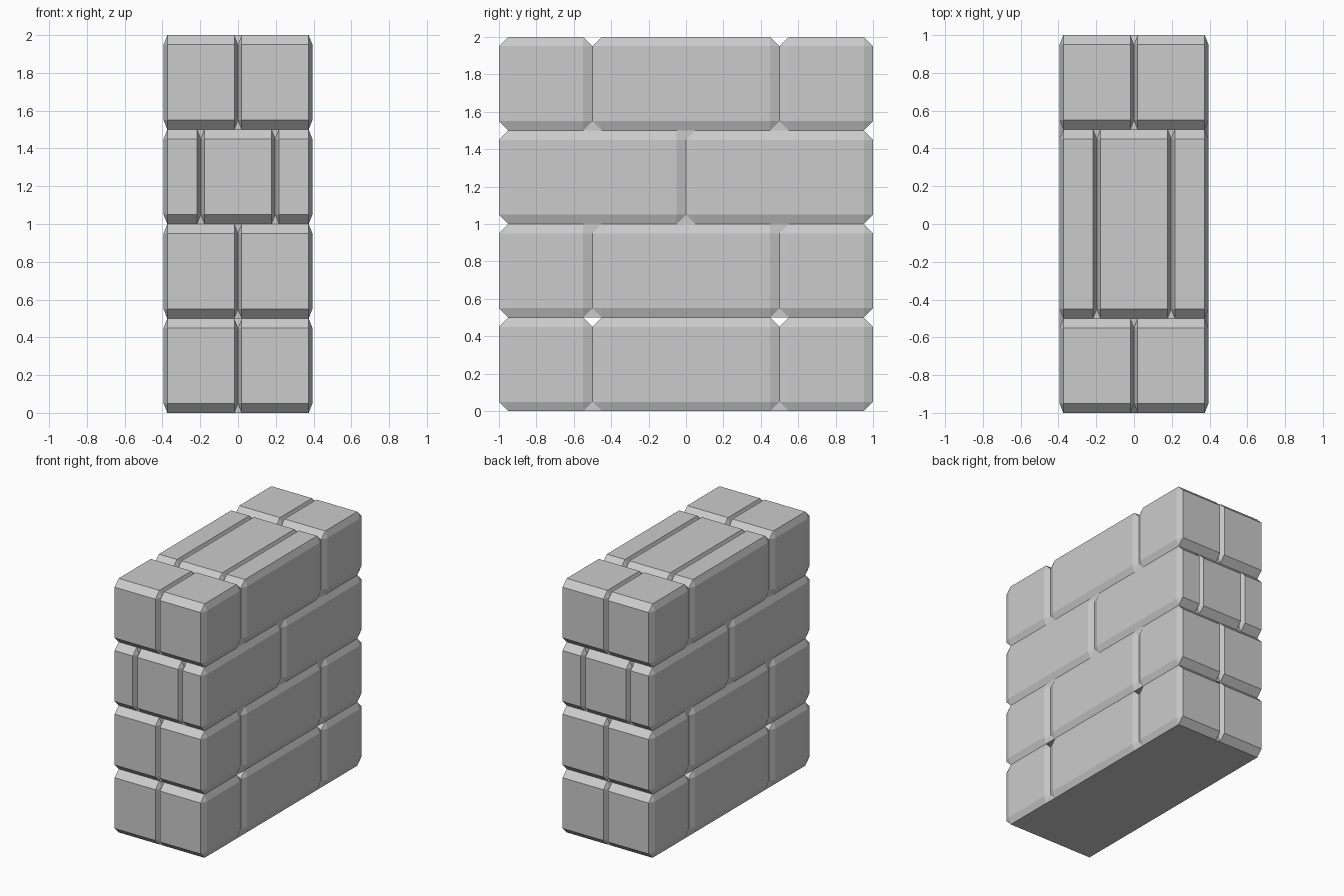
import bpy, bmesh

if "Cube" in bpy.data.objects:
    bpy.data.objects.remove(bpy.data.objects["Cube"])

HALF_W = 0.394          # half thickness of the wall
CH = 0.05               # chamfer along y and z
SX = 0.394              # chamfer is squashed along x by this factor
ROW_H = 0.5


def box(name, x0, x1, y0, y1, z0, z1, chamfer=0.0):
    """Box between limits, bevelled in unsquashed space so the x chamfer is thinner."""
    bm = bmesh.new()
    bmesh.ops.create_cube(bm, size=1)
    for v in bm.verts:
        v.co = ((x1 - x0) / SX * v.co.x, (y1 - y0) * v.co.y, (z1 - z0) * v.co.z)
    if chamfer:
        bmesh.ops.bevel(bm, geom=bm.edges[:], offset=chamfer, segments=1,
                        affect='EDGES', profile=0.5)
    for v in bm.verts:
        v.co.x *= SX
    mesh = bpy.data.meshes.new(name)
    bm.to_mesh(mesh)
    bm.free()
    ob = bpy.data.objects.new(name, mesh)
    ob.location = ((x0 + x1) / 2, (y0 + y1) / 2, (z0 + z1) / 2)
    bpy.context.collection.objects.link(ob)
    return ob


W, H = HALF_W, HALF_W / 2
TWO = [(-W, 0), (0, W)]                     # two bricks across
THREE = [(-W, -H), (-H, H), (H, W)]         # half, full, half across

# Course A: paired end bricks, long bricks between them
course_a = [(x, y) for x in TWO for y in [(-1, -0.5), (0.5, 1)]]
course_a += [(x, (-0.5, 0.5)) for x in THREE]

# Course B: thin outer bricks meeting at the middle, full-length core
course_b = [(x, y) for x in (THREE[0], THREE[2]) for y in [(-1, 0), (0, 1)]]
course_b += [(THREE[1], (-1, 1))]

# Stacked courses, each with a core closing the gaps between bricks
for row, course in enumerate([course_a, course_a, course_b, course_a]):
    z0, z1 = row * ROW_H, (row + 1) * ROW_H
    for (x0, x1), (y0, y1) in course:
        box(f"brick_course_{row + 1}", x0, x1, y0, y1, z0, z1, CH)
    top = z1 if row in (1, 2) else z1 - CH
    cx, cy = W - CH * SX, 1 - CH
    box(f"core_course_{row + 1}", -cx, cx, -cy, cy, z0, top)
